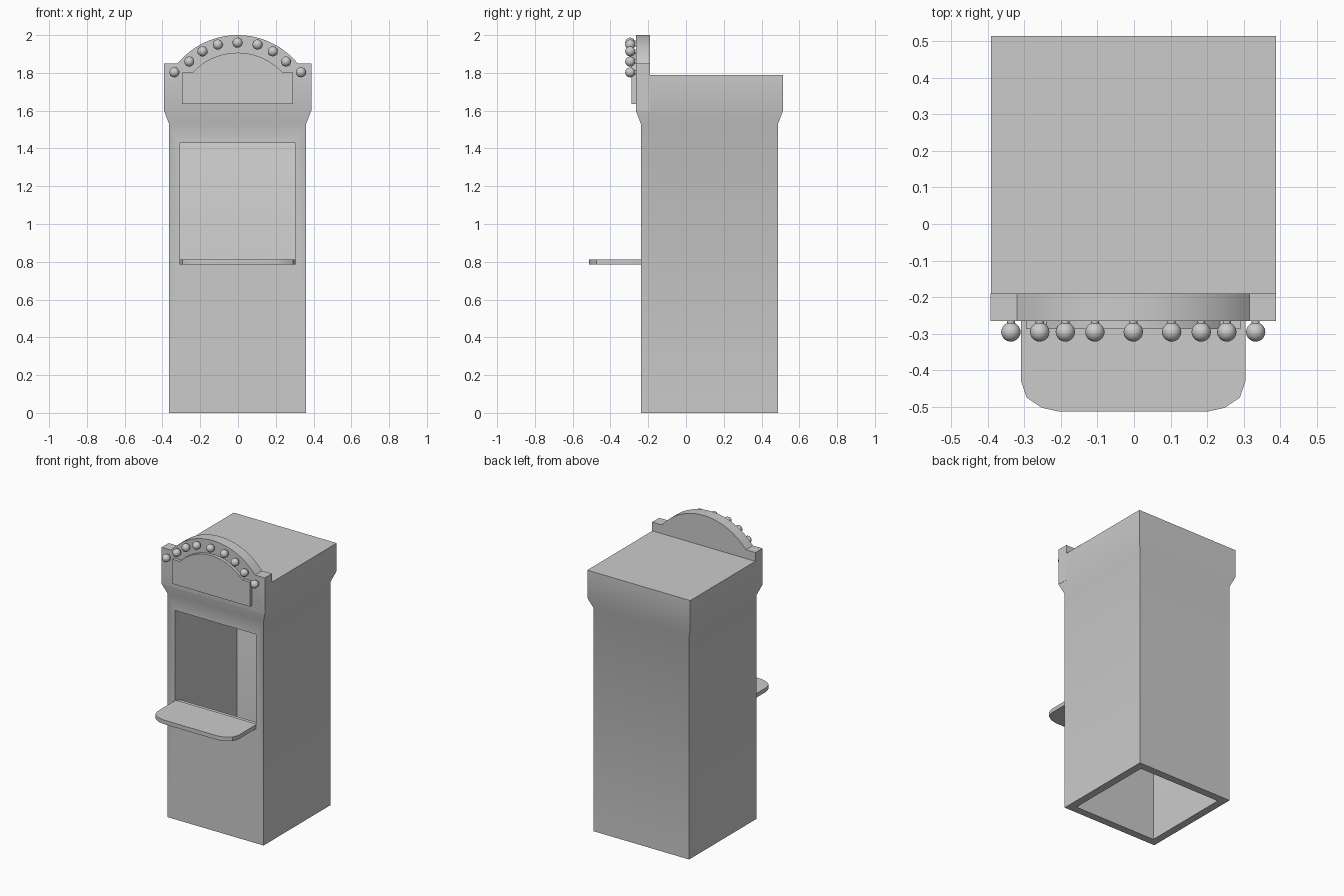
import bpy, bmesh, math
from mathutils import Vector, Matrix

if "Cube" in bpy.data.objects:
    bpy.data.objects.remove(bpy.data.objects["Cube"])

CX, CY = -0.002, 0.124   # cabinet centre line


def make_object(name, bm, smooth=True):
    bmesh.ops.recalc_face_normals(bm, faces=bm.faces)
    me = bpy.data.meshes.new(name)
    bm.to_mesh(me)
    bm.free()
    ob = bpy.data.objects.new(name, me)
    bpy.context.collection.objects.link(ob)
    if smooth:
        shade(ob)
    return ob


def shade(ob):
    bpy.ops.object.select_all(action='DESELECT')
    ob.select_set(True)
    bpy.context.view_layer.objects.active = ob
    bpy.ops.object.shade_smooth_by_angle(angle=math.radians(32))


def prism(name, points, offset):
    """Extrude a closed outline along offset."""
    bm = bmesh.new()
    face = bm.faces.new([bm.verts.new(p) for p in points])
    out = bmesh.ops.extrude_face_region(bm, geom=[face])
    verts = [v for v in out['geom'] if isinstance(v, bmesh.types.BMVert)]
    bmesh.ops.translate(bm, verts=verts, vec=offset)
    # the starting face stays as the far cap
    return make_object(name, bm)


def arch_outline(half, bottom, shoulder, arc_half, peak, y, n):
    """Box with shoulders and a circular arch on top."""
    rise = peak - shoulder
    r = (arc_half ** 2 + rise ** 2) / (2 * rise)
    a = math.asin(arc_half / r)
    pts = [(-half, bottom), (-half, shoulder)]
    for i in range(n + 1):
        t = -a + 2 * a * i / n
        pts.append((r * math.sin(t), peak - r + r * math.cos(t)))
    pts += [(half, shoulder), (half, bottom)]
    return [Vector((CX + x, y, z)) for x, z in pts]


# Hollow cabinet: flared shell, open at the bottom
bm = bmesh.new()


def square_ring(h, z):
    return [bm.verts.new((CX + sx * h, CY + sy * h, z))
            for sx, sy in ((-1, -1), (1, -1), (1, 1), (-1, 1))]


profile = [(0.31, 1.735), (0.31, 1.735), (0.335, 1.735)]
section = [(0.335, 1.735), (0.335, 1.61), (0.311, 1.54), (0.311, 0),
           (0.363, 0), (0.363, 1.53), (0.39, 1.60), (0.39, 1.79)]
rings = [square_ring(h, z) for h, z in section]
for a, b in zip(rings, rings[1:]):
    for i in range(4):
        j = (i + 1) % 4
        bm.faces.new((a[i], a[j], b[j], b[i]))
bm.faces.new(rings[0])
bm.faces.new(rings[-1])
cabinet = make_object("cabinet", bm, smooth=False)

# Window opening in the front wall
bm = bmesh.new()
bmesh.ops.create_cube(bm, size=1, matrix=Matrix.Translation((CX, -0.22, 1.115))
                      @ Matrix.Diagonal((0.615, 0.2, 0.63, 1)))
cutter = make_object("window_cutter", bm, smooth=False)
cutter.hide_render = True
mod = cabinet.modifiers.new("window", 'BOOLEAN')
mod.operation, mod.solver, mod.object = 'DIFFERENCE', 'EXACT', cutter
bpy.context.view_layer.objects.active = cabinet
bpy.ops.object.modifier_apply(modifier=mod.name)
bpy.data.objects.remove(cutter)
shade(cabinet)
# soft shading on the rear inside corners
sharp = cabinet.data.attributes.get("sharp_edge")
if sharp:
    for e in cabinet.data.edges:
        a, b = (cabinet.data.vertices[i].co for i in e.vertices)
        if all(abs(p.x - CX) < 0.34 and 0.4 < p.y < 0.47 for p in (a, b)) \
                and abs(a.x - b.x) < 0.05 and abs(a.z - b.z) > 0.05:
            sharp.data[e.index].value = False

# Arched header board and raised sign panel
prism("header_board", arch_outline(0.391, 1.60, 1.85, 0.318, 2.0, -0.266, 24),
      Vector((0, 0.076, 0)))
prism("sign_panel", arch_outline(0.294, 1.635, 1.803, 0.237, 1.907, -0.288, 20),
      Vector((0, 0.03, 0)))

# Shelf with rounded front corners
half = [(0.307, -0.23), (0.307, -0.43), (0.292, -0.475), (0.25, -0.503), (0.205, -0.513)]
outline = half + [(-x, y) for x, y in reversed(half)]
prism("shelf", [Vector((CX + x, y, 0.785)) for x, y in outline], Vector((0, 0, 0.028)))

# Bulbs on short stems around the arch
spots = [(0, 1.96), (0.105, 1.95), (0.186, 1.914), (0.256, 1.86), (0.335, 1.803)]
spots += [(-x, z) for x, z in spots[1:]]
for k, (x, z) in enumerate(spots):
    bm = bmesh.new()
    bmesh.ops.create_uvsphere(bm, u_segments=20, v_segments=12, radius=0.0265,
                              matrix=Matrix.Translation((CX + x, -0.2955, z)))
    bmesh.ops.create_cone(bm, cap_ends=True, segments=12, radius1=0.011, radius2=0.011,
                          depth=0.03, matrix=Matrix.Translation((CX + x, -0.273, z))
                          @ Matrix.Rotation(math.pi / 2, 4, 'X'))
    make_object(f"bulb_{k + 1}", bm)
